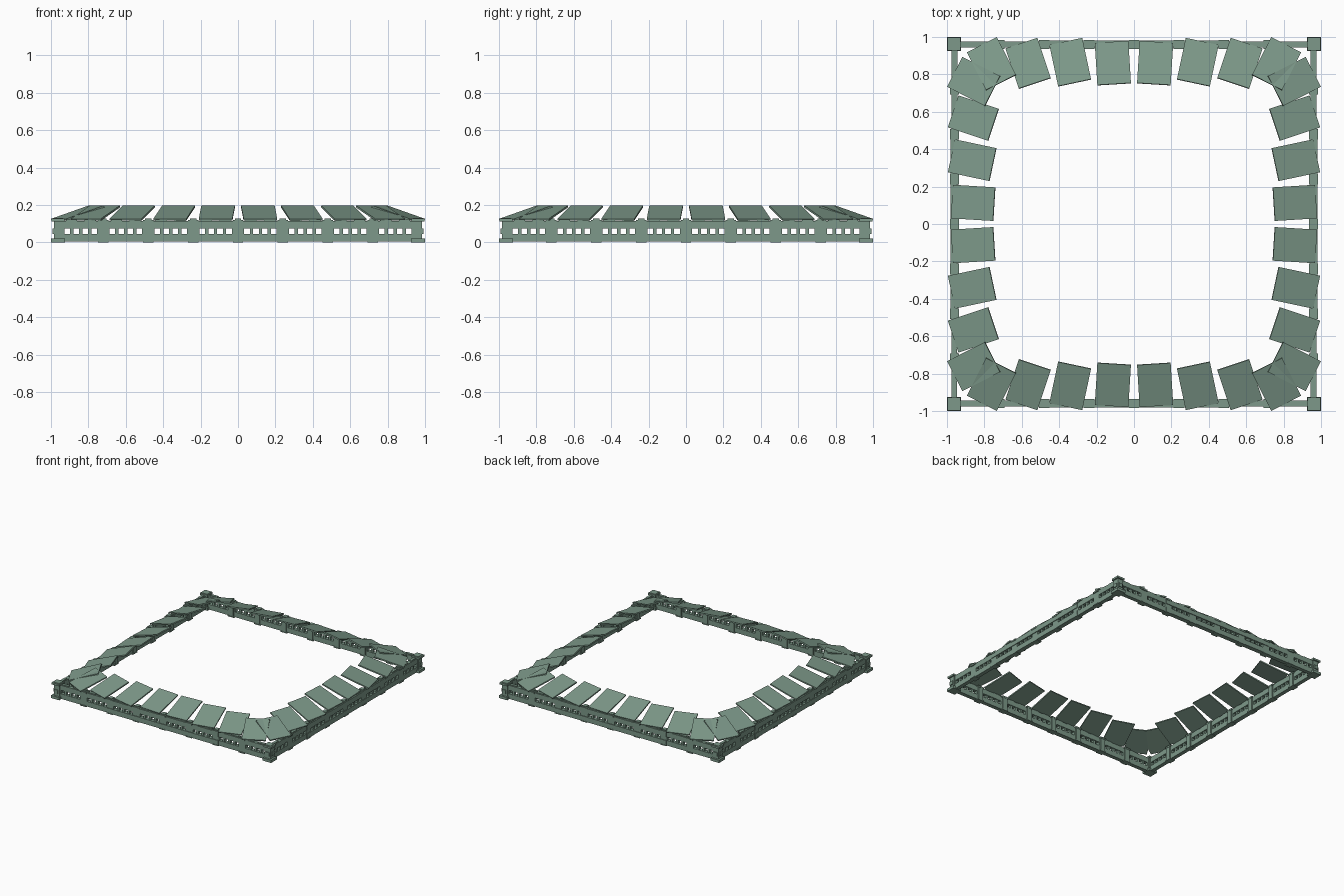
import bpy, bmesh, math
from mathutils import Matrix, Vector

if "Cube" in bpy.data.objects:
    bpy.data.objects.remove(bpy.data.objects["Cube"])

green = bpy.data.materials.new("sage_green")
green.diffuse_color = (0.205, 0.318, 0.252, 1)
green.use_nodes = True
green.node_tree.nodes["Principled BSDF"].inputs["Base Color"].default_value = green.diffuse_color


def add_box(bm, lo, hi, frame=Matrix()):
    lo, hi = Vector(lo), Vector(hi)
    size = Matrix.Diagonal((*(hi - lo), 1))
    bmesh.ops.create_cube(bm, size=1, matrix=frame @ Matrix.Translation((lo + hi) / 2) @ size)


def make_part(name, boxes):
    """One object holding the same boxes on all four sides; each box is (lo, hi, frame)."""
    bm = bmesh.new()
    for k in range(4):
        turn = Matrix.Rotation(k * math.pi / 2, 4, 'Z')
        for lo, hi, frame in boxes:
            add_box(bm, lo, hi, turn @ frame)
    mesh = bpy.data.meshes.new(name)
    bm.to_mesh(mesh)
    bm.free()
    mesh.materials.append(green)
    obj = bpy.data.objects.new(name, mesh)
    bpy.context.collection.objects.link(obj)


I = Matrix()
PITCH = 0.24
INNER, OUTER = 0.945, 0.977
HOLE_LOW, HOLE_HIGH, TOP = 0.045, 0.074, 0.115

# Wall beams below and above the row of openings, with a raised middle section
sections = [(-0.975, -0.505, OUTER), (-0.505, 0.505, OUTER + 0.005), (0.505, 0.975, OUTER)]
make_part("lower_beam", [((a, INNER, 0.004), (b, y, HOLE_LOW), I) for a, b, y in sections])
make_part("upper_beam", [((a, INNER, HOLE_HIGH), (b, y, TOP), I) for a, b, y in sections])

# Solid pieces between the openings: wide ones at the posts, thin bars within each bay
webs, bars = [], []
for i in range(-4, 5):
    x = i * PITCH
    webs.append(((x - 0.033, INNER, HOLE_LOW), (x + 0.033, OUTER, HOLE_HIGH), I))
for i in range(8):
    mid = (i - 3.5) * PITCH
    for j in (-1, 0, 1):
        x = mid + j * 0.048
        bars.append(((x - 0.009, INNER + 0.004, HOLE_LOW), (x + 0.009, OUTER - 0.003, HOLE_HIGH), I))
make_part("wall_web", webs)
make_part("opening_bar", bars)

# Posts behind the wall, their stepped caps and feet
posts, caps, feet, ledges = [], [], [], []
for i in range(-3, 4):
    x = i * PITCH
    posts.append(((x - 0.02, 0.937, 0.004), (x + 0.02, INNER + 0.01, TOP), I))
    caps.append(((x - 0.028, 0.935, 0.108), (x + 0.028, 0.985, 0.12), I))
    caps.append(((x - 0.017, 0.943, 0.12), (x + 0.017, 0.978, 0.128), I))
    feet.append(((x - 0.028, 0.935, 0.0), (x + 0.028, 0.984, 0.008), I))
for i in range(8):
    mid = (i - 3.5) * PITCH
    for j in (-1, 1):
        x = mid + j * 0.05
        ledges.append(((x - 0.03, 0.95, TOP), (x + 0.03, 0.972, 0.122), I))
make_part("post", posts)
make_part("post_cap", caps)
make_part("post_foot", feet)
make_part("top_ledge", ledges)

# Corner posts with broad foot and cap
make_part("corner_post", [((0.935, 0.935, 0.0), (0.985, 0.985, 0.13), I)])
make_part("corner_foot", [((0.925, 0.925, 0.0), (1.0, 1.0, 0.022), I)])
make_part("corner_cap", [((0.928, 0.928, 0.112), (0.997, 0.997, 0.127), I)])

# Slanted panels leaning inward, fanned out towards the corners: x, y, yaw in degrees
fan = [(0.113, 0.86, 3.5), (0.341, 0.865, 12), (0.566, 0.859, 18.5), (0.762, 0.857, 27)]
panels = []
for x, y, yaw in fan:
    for s in (-1, 1):
        frame = (Matrix.Translation((s * x, y, 0.157))
                 @ Matrix.Rotation(-s * math.radians(yaw), 4, 'Z')
                 @ Matrix.Rotation(math.radians(-17.5), 4, 'X'))
        panels.append(((-0.09, -0.118, -0.005), (0.09, 0.118, 0.005), frame))
make_part("slanted_panel", panels)
